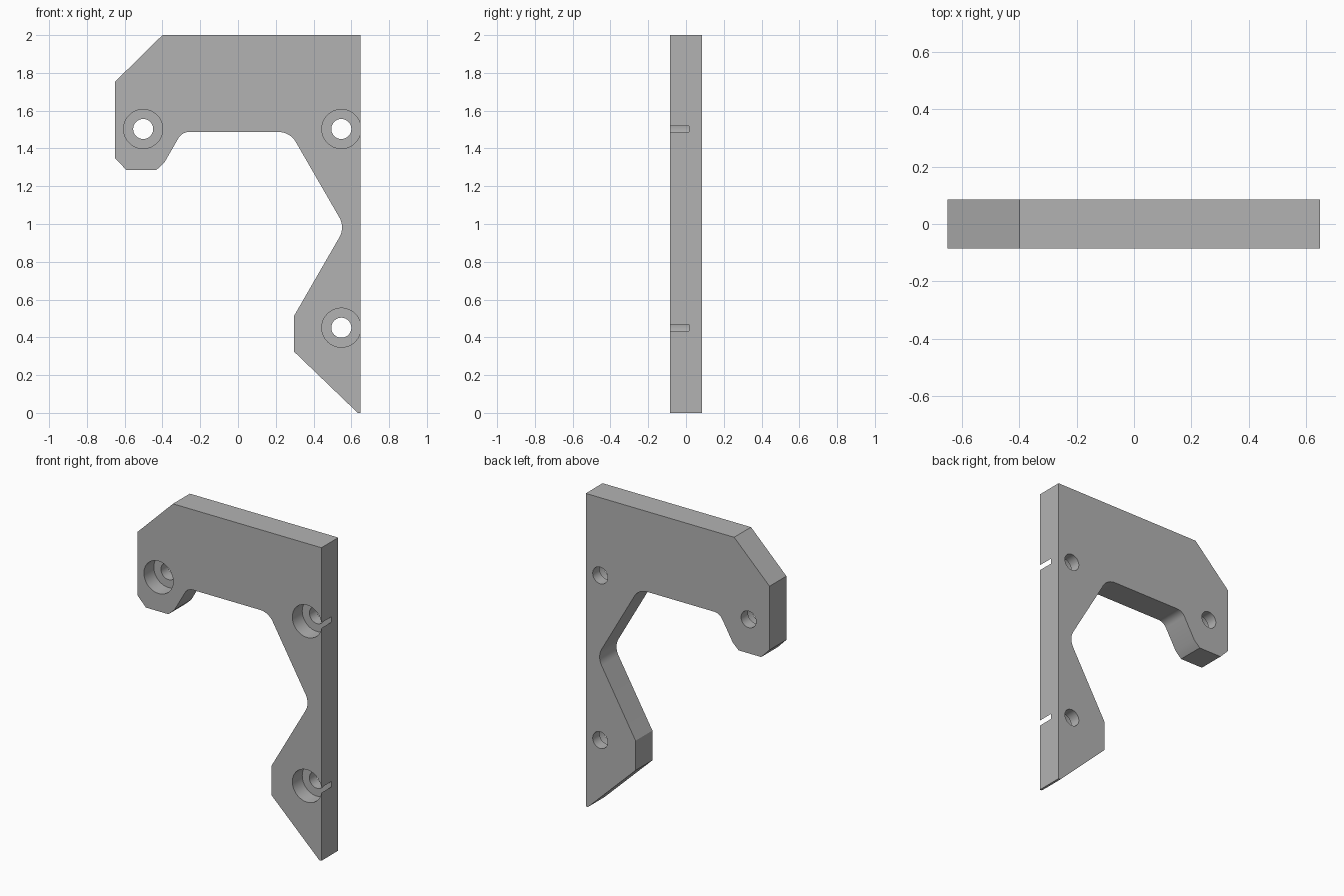
import bpy, bmesh, math
from mathutils import Vector, Matrix

cube = bpy.data.objects.get("Cube")
if cube:
    bpy.data.objects.remove(cube, do_unlink=True)

HALF = 0.085           # half the plate thickness
BORE_FLOOR = 0.015     # depth reached by the screw head recesses

grey = bpy.data.materials.new("plain grey")
grey.use_nodes = True
colour = (0.45, 0.45, 0.45, 1)
grey.diffuse_color = colour
grey.node_tree.nodes["Principled BSDF"].inputs["Base Color"].default_value = colour


def fillet(before, corner, after, radius, steps=8):
    """Points of an arc that rounds one corner of the outline."""
    c = Vector(corner)
    a, b = (Vector(before) - c).normalized(), (Vector(after) - c).normalized()
    half = a.angle(b) / 2
    start = c + a * radius / math.tan(half)
    centre = c + (a + b).normalized() * radius / math.sin(half)
    sweep = (start - centre).angle_signed(c + b * radius / math.tan(half) - centre)
    # angle_signed is clockwise positive
    return [centre + Matrix.Rotation(-sweep * i / steps, 2) @ (start - centre)
            for i in range(steps + 1)]


def make_object(name, bm):
    bmesh.ops.recalc_face_normals(bm, faces=bm.faces)
    mesh = bpy.data.meshes.new(name)
    bm.to_mesh(mesh)
    bm.free()
    mesh.materials.append(grey)
    obj = bpy.data.objects.new(name, mesh)
    bpy.context.collection.objects.link(obj)
    return obj


# Plate outline as (x, z, corner radius)
corners = [
    (-0.40, 2.0, 0), (0.649, 2.0, 0), (0.649, 0, 0), (0.634, 0, 0),
    (0.297, 0.324, 0), (0.297, 0.514, 0), (0.567, 0.982, 0.104),
    (0.2755, 1.487, 0.104), (-0.2965, 1.487, 0.064),
    (-0.39, 1.325, 0), (-0.432, 1.286, 0), (-0.591, 1.286, 0),
    (-0.65, 1.347, 0), (-0.65, 1.754, 0),
]
outline = []
for i, (x, z, r) in enumerate(corners):
    if r:
        nxt = corners[(i + 1) % len(corners)]
        outline += fillet(corners[i - 1][:2], (x, z), nxt[:2], r)
    else:
        outline.append(Vector((x, z)))

bm = bmesh.new()
face = bm.faces.new([bm.verts.new((p.x, -HALF, p.y)) for p in outline])
side = bmesh.ops.extrude_face_region(bm, geom=[face])
moved = [v for v in side["geom"] if isinstance(v, bmesh.types.BMVert)]
bmesh.ops.translate(bm, verts=moved, vec=(0, 2 * HALF, 0))
plate = make_object("bracket_plate", bm)


# Stepped screw holes: wide recess in front, narrow hole right through
def cylinder_cutter(name, x, z, radius, y0, y1):
    bm = bmesh.new()
    place = Matrix.Translation((x, (y0 + y1) / 2, z)) @ Matrix.Rotation(math.pi / 2, 4, 'X')
    bmesh.ops.create_cone(bm, cap_ends=True, segments=64, radius1=radius,
                          radius2=radius, depth=y1 - y0, matrix=place)
    return make_object(name, bm)


cutters = []
for label, x, z in (("upper_right", -0.502, 1.503), ("upper_left", 0.547, 1.503),
                    ("lower_left", 0.547, 0.451)):
    cutters.append(cylinder_cutter(label + "_recess_cutter", x, z, 0.1035, -0.2, BORE_FLOOR))
    cutters.append(cylinder_cutter(label + "_hole_cutter", x, z, 0.053, -0.3, 0.3))

for cutter in cutters:
    mod = plate.modifiers.new(cutter.name, 'BOOLEAN')
    mod.operation, mod.solver, mod.object = 'DIFFERENCE', 'EXACT', cutter

# Apply the cuts, drop the cutters and shade smooth with sharp edges
bpy.ops.object.select_all(action='DESELECT')
plate.select_set(True)
bpy.context.view_layer.objects.active = plate
for mod in list(plate.modifiers):
    bpy.ops.object.modifier_apply(modifier=mod.name)
for cutter in cutters:
    bpy.data.objects.remove(cutter, do_unlink=True)
bpy.ops.object.shade_smooth_by_angle(angle=math.radians(25))
